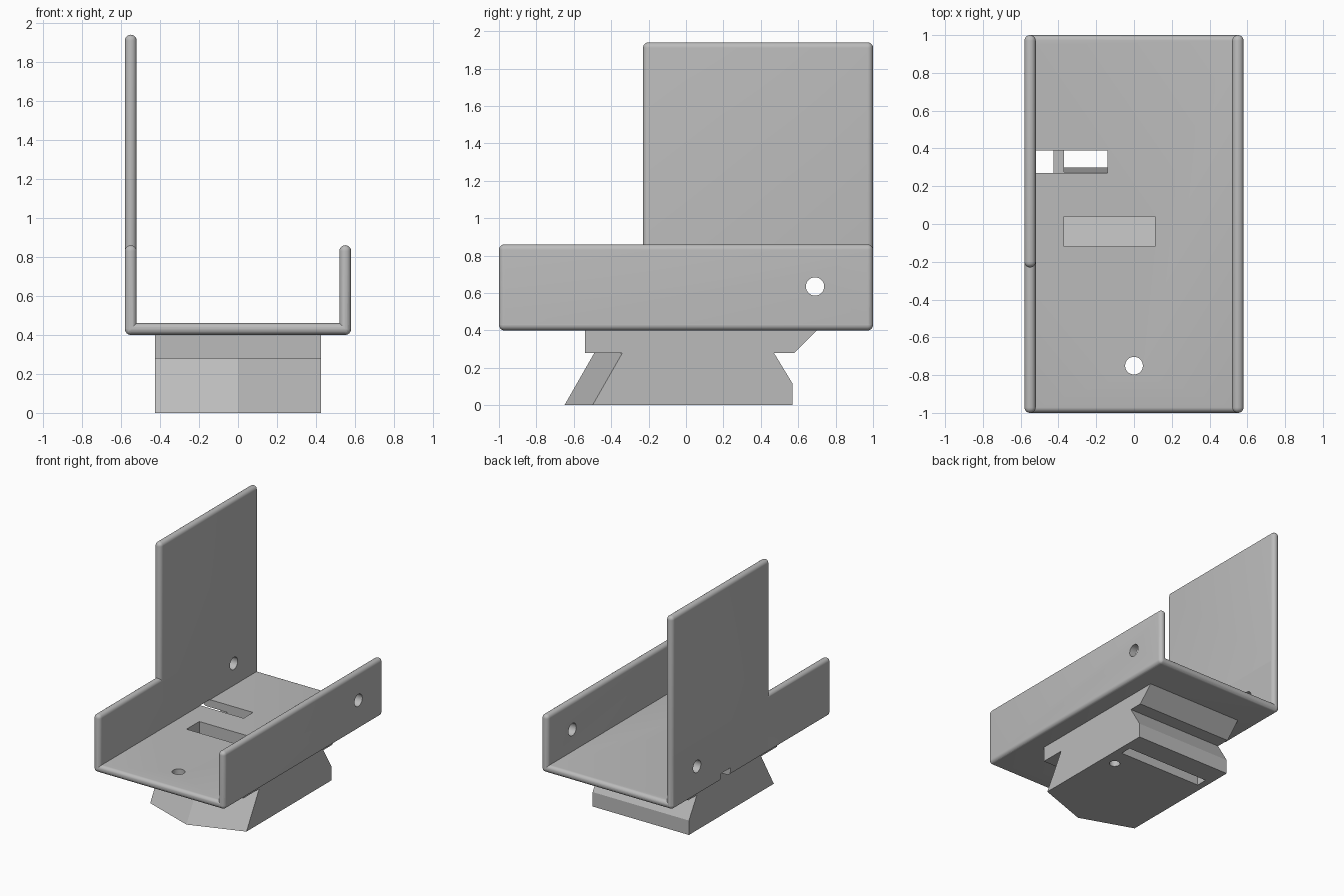
import bpy, bmesh, math
from mathutils import Matrix, Vector

cube = bpy.data.objects.get("Cube")
if cube:
    bpy.data.objects.remove(cube, do_unlink=True)

grey = bpy.data.materials.new("plain_grey")
grey.use_nodes = True
colour = (0.5, 0.5, 0.5, 1)
grey.diffuse_color = colour
grey.node_tree.nodes["Principled BSDF"].inputs["Base Color"].default_value = colour


def make_object(name, bm):
    bmesh.ops.recalc_face_normals(bm, faces=bm.faces)
    mesh = bpy.data.meshes.new(name)
    bm.to_mesh(mesh)
    bm.free()
    mesh.materials.append(grey)
    obj = bpy.data.objects.new(name, mesh)
    bpy.context.collection.objects.link(obj)
    return obj


def box(name, low, high, radius=0):
    bm = bmesh.new()
    bmesh.ops.create_cube(bm, size=1)
    low, high = Vector(low), Vector(high)
    for v in bm.verts:
        v.co = (low + high) / 2 + v.co * (high - low)
    if radius:
        bmesh.ops.bevel(bm, geom=bm.edges[:], offset=radius, segments=6,
                        profile=0.5, affect='EDGES')
    return make_object(name, bm)


def loft(name, sections):
    """Skin matching closed (y, z) profiles placed along x."""
    bm = bmesh.new()
    rings = [[bm.verts.new((x, y, z)) for y, z in pts] for x, pts in sections]
    for a, b in zip(rings, rings[1:]):
        for i in range(len(a)):
            j = (i + 1) % len(a)
            bm.faces.new((a[i], a[j], b[j], b[i]))
    bm.faces.new(rings[0])
    bm.faces.new(rings[-1])
    return make_object(name, bm)


def rod(name, centre, radius, length, axis):
    bm = bmesh.new()
    turn = Matrix.Rotation(math.pi / 2, 4, 'Y') if axis == 'X' else Matrix()
    bmesh.ops.create_cone(bm, cap_ends=True, segments=32, radius1=radius, radius2=radius,
                          depth=length, matrix=Matrix.Translation(centre) @ turn)
    return make_object(name, bm)


def combine(target, other, operation, keep=False):
    mod = target.modifiers.new("combine", 'BOOLEAN')
    mod.operation, mod.solver, mod.object = operation, 'EXACT', other
    bpy.context.view_layer.objects.active = target
    bpy.ops.object.modifier_apply(modifier=mod.name)
    if not keep:
        bpy.data.objects.remove(other, do_unlink=True)


# Tray: rounded floor, two low side walls and one tall side panel
W, T, R = 0.58, 0.06, 0.0295
FLOOR = 0.40
tray = box("tray", (-W, -1, FLOOR), (W, 1, FLOOR + T), R)
for wall in (
    box("low_wall_right", (-W, -1, FLOOR), (T - W, 1, 0.86), R),
    box("low_wall_left", (W - T, -1, FLOOR), (W, 1, 0.86), R),
    box("tall_panel", (-W, -0.23, FLOOR), (T - W, 1, 1.94), R),
):
    combine(tray, wall, 'UNION')

# Dovetail foot with a pointed front
def foot_profile(nose):
    return [(0.70, FLOOR), (0.58, 0.28), (0.47, 0.28), (0.57, 0.115), (0.57, 0),
            (-0.50 - nose, 0), (-0.34 - nose, 0.28), (-0.54, 0.28), (-0.54, FLOOR)]

foot = loft("dovetail_foot", [(x, foot_profile(n)) for x, n in
                              ((-0.425, 0), (0, 0.15), (0.425, 0))])

# Screw holes in the walls and floor, and the side notch slot
combine(tray, rod("wall_hole", (0, 0.69, 0.635), 0.049, 2, 'X'), 'DIFFERENCE')
combine(tray, rod("floor_hole", (0, -0.75, 0.43), 0.047, 0.4, 'Z'), 'DIFFERENCE')
combine(tray, box("side_slot", (-0.7, 0.27, 0.3), (-0.14, 0.39, 0.462)), 'DIFFERENCE')

# Slanted slot through the foot and a blind hole underneath
slot = [(0.268, 0.5), (0.30, -0.02), (0.39, -0.02), (0.39, 0.5)]
combine(foot, loft("foot_slot", [(-0.37, slot), (0.37, slot)]), 'DIFFERENCE')
combine(foot, rod("foot_hole", (0.31, 0.145, 0), 0.04, 0.3, 'Z'), 'DIFFERENCE')

# Pocket sunk through the floor into the foot
pocket = [(-0.12, 0.6), (-0.12, 0.27), (0.04, 0.22), (0.04, 0.6)]
cutter = loft("pocket", [(-0.37, pocket), (0.11, pocket)])
combine(tray, cutter, 'DIFFERENCE', keep=True)
combine(foot, cutter, 'DIFFERENCE')

for obj in (tray, foot):
    bpy.ops.object.select_all(action='DESELECT')
    obj.select_set(True)
    bpy.context.view_layer.objects.active = obj
    bpy.ops.object.shade_smooth_by_angle(angle=math.radians(30))
